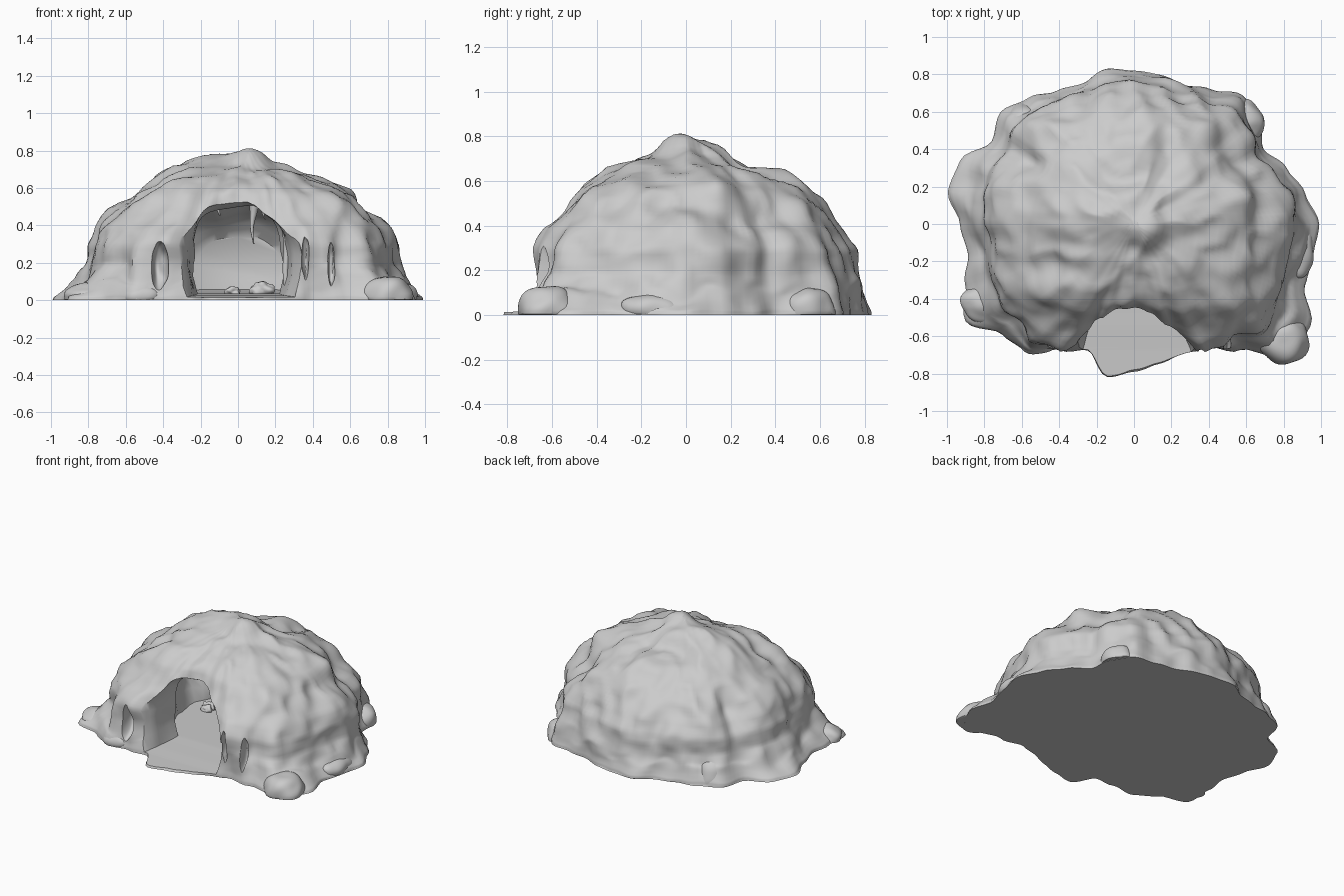
import bpy, bmesh, math, random
from mathutils import Vector, noise

random.seed(4)
old = bpy.data.objects.get("Cube")
if old:
    bpy.data.objects.remove(old)

stone = bpy.data.materials.new("grey stone")
stone.use_nodes = True
grey = (0.6, 0.6, 0.6, 1)
stone.diffuse_color = grey
stone.node_tree.nodes["Principled BSDF"].inputs["Base Color"].default_value = grey

# Plan outlines, radius in hundredths every ten degrees from +x
FOOT = [99, 93, 87, 80, 87, 90, 83, 79, 81, 82, 84, 80, 82, 88, 93, 88, 99, 101,
        93, 90, 96, 104, 92, 89, 78, 72, 83, 79, 76, 74, 76, 88, 110, 109, 97, 97]
BODY = [87, 84, 80, 75, 80, 83, 79, 76, 76, 77, 77, 75, 76, 80, 83, 80, 82, 80,
        80, 80, 81, 82, 82, 82, 75, 67, 60, 58, 60, 67, 76, 82, 90, 88, 85, 86]
# Profile (t, z): t from 2 at the foot, 1 at the body wall, 0 at the summit
PROFILE = [(2, 0), (1.95, .02), (1.65, .06), (1.3, .12), (1, .19), (.98, .29), (.92, .38),
           (.82, .47), (.69, .56), (.52, .635), (.32, .69), (.14, .725), (0, .735)]
# Lobes and hollows (centre, reach, push)
LOBES = [((.06, -.03, .74), .11, .055), ((-.08, .04, .73), .14, .03), ((-.25, .06, .7), .15, .04),
         ((-.42, .08, .65), .14, .01), ((.25, .05, .7), .12, .015), ((.05, .3, .68), .13, -.03),
         ((.05, .5, .62), .16, .03), ((-.7, .05, .42), .16, .04), ((-.6, .36, .42), .09, -.06),
         ((.58, .14, .54), .1, .015), ((.68, .22, .42), .09, -.05), ((.5, .38, .45), .08, -.05),
         ((.36, -.66, .32), .1, .05), ((-.38, -.64, .32), .1, .05), ((.5, -.3, .55), .14, .02),
         ((.75, .05, .3), .12, .02), ((-.55, -.5, .35), .12, .02), ((0, -.44, .55), .15, .02)]


def polar(table, a):
    """Eased lookup in a plan outline."""
    u = a / math.tau * len(table)
    i = int(u)
    f = u - i
    f = f * f * (3 - 2 * f)
    return (table[i % len(table)] * (1 - f) + table[(i + 1) % len(table)] * f) / 100


def rough(p):
    """Broad lumps, vertical folds and fine grain."""
    fold = noise.noise(Vector((p.x * 6, p.y * 6, p.z * 3)))
    return (.03 * noise.noise(p * 4) + .04 * (.25 - abs(fold))
            + .022 * noise.noise(p * 8) + .004 * noise.noise(p * 20))


def finish(name, bm):
    bmesh.ops.recalc_face_normals(bm, faces=bm.faces)
    me = bpy.data.meshes.new(name)
    bm.to_mesh(me)
    bm.free()
    me.materials.append(stone)
    ob = bpy.data.objects.new(name, me)
    bpy.context.collection.objects.link(ob)
    return ob


def smooth(ob, angle=40):
    bpy.ops.object.select_all(action='DESELECT')
    ob.select_set(True)
    bpy.context.view_layer.objects.active = ob
    bpy.ops.object.shade_smooth_by_angle(angle=math.radians(angle))


def loft(name, rings):
    """Skin closed rings of points and cap both ends."""
    bm = bmesh.new()
    rows = [[bm.verts.new(p) for p in ring] for ring in rings]
    n = len(rows[0])
    for lo, hi in zip(rows, rows[1:]):
        for i in range(n):
            j = (i + 1) % n
            bm.faces.new((lo[i], lo[j], hi[j], hi[i]))
    for end in (rows[0], rows[-1]):
        bm.faces.new(end)
    return finish(name, bm)


def ball(name, centre, size, wobble=.15):
    """Lumpy ellipsoid, flat where it meets the ground."""
    bm = bmesh.new()
    bmesh.ops.create_icosphere(bm, subdivisions=4, radius=1)
    for v in bm.verts:
        d = 1 + wobble * noise.noise(v.co * 1.3 + Vector(centre) * 9)
        v.co = Vector(centre) + Vector([c * s * d for c, s in zip(v.co, size)])
        v.co.z = max(v.co.z, .002)
    return finish(name, bm)


# Rock mound
def mound_point(t, z, a):
    b, f = polar(BODY, a), polar(FOOT, a)
    r = b * min(t, 1) + max(t - 1, 0) * (f - b)
    p = Vector((r * math.cos(a), r * math.sin(a), z))
    if z == 0:
        return p
    out = (p - Vector((0, 0, .1))).normalized()
    push = rough(p) * min(1, .2 + z * 6)
    for c, reach, amount in LOBES:
        push += amount * math.exp(-((p - Vector(c)).length / reach) ** 2)
    p += out * push
    # knobbly foot ledges
    p.z += .05 * noise.noise(p * 7) * max(0, 1 - abs(z - .1) / .1)
    p.z = max(p.z, z * .5)
    return p


SEG, SUB = 180, 5
rings = []
for (t0, z0), (t1, z1) in zip(PROFILE, PROFILE[1:]):
    for s in range(SUB):
        k = s / SUB
        rings.append([mound_point(t0 + (t1 - t0) * k, z0 + (z1 - z0) * k, i * math.tau / SEG)
                      for i in range(SEG)])
mound = loft("rock_mound", rings)

# Hollow chamber behind a tapering arched mouth: (y, half width, floor, top)
STATIONS = [(-1, .44, .008, .54), (-.67, .35, .018, .53), (-.57, .295, .025, .53),
            (-.45, .27, .03, .525), (-.37, .25, .035, .49), (-.28, .36, .035, .5),
            (-.1, .48, .035, .54), (.12, .48, .035, .53), (.3, .37, .045, .44),
            (.42, .2, .06, .3)]
ARC, STEPS = 28, 4
rings = []
for here, there in zip(STATIONS, STATIONS[1:]):
    for s in range(STEPS):
        y, w, floor, top = [p + (q - p) * s / STEPS for p, q in zip(here, there)]
        ring = []
        for i in range(ARC + 1):
            a = math.pi * i / ARC
            c, up = math.cos(a), max(math.sin(a), 0) ** .75
            x = math.copysign(abs(c) ** .8, c) * w * (.86 + .2 * min(1, up * 1.6))
            g = 1 + .12 * noise.noise(Vector((x * 5, y * 5, up * 3)))
            ring.append((x * g, y, floor + (top - floor) * up * g))
        rings.append(ring)
cutters = [loft("chamber_cutter", rings),
           ball("right_alcove_cutter", (-.42, -.7, .19), (.05, .14, .13)),
           ball("left_alcove_cutter", (.36, -.72, .22), (.022, .1, .14)),
           ball("left_crevice_cutter", (.5, -.7, .2), (.022, .11, .13))]

bpy.context.view_layer.objects.active = mound
for cutter in cutters:
    cutter.hide_render = True
    cut = mound.modifiers.new("cut", 'BOOLEAN')
    cut.operation = 'DIFFERENCE'
    cut.solver = 'EXACT'
    cut.object = cutter
    bpy.ops.object.modifier_apply(modifier=cut.name)
    bpy.data.objects.remove(cutter)
smooth(mound)


# Hanging stalactites and a slim mouth column
def spike(name, x, y, top, tip, r, end=.1):
    rows = []
    for i in range(9):
        k = i / 8
        rad = r * ((1 - k) ** 1.5 * (1 - end) + end)
        rows.append([(x + rad * math.cos(a) + .006 * math.sin(k * 7), y + rad * math.sin(a),
                      top + (tip - top) * k) for a in [j * math.tau / 10 for j in range(10)]])
    smooth(loft(name, rows))


spike("main_stalactite", .08, -.38, .56, .3, .035)
spike("small_stalactite", .14, -.35, .56, .43, .03)
spike("inner_stalactite", -.1, -.1, .57, .45, .04)
spike("mouth_column", .26, -.46, .4, .02, .03, .4)

# Loose rocks on the chamber floor
for i in range(5):
    size = random.uniform(.025, .05)
    where = (random.uniform(-.35, .25), random.uniform(0, .25), .035 + size * .4)
    smooth(ball("floor_rock", where, (size * 1.3, size, size), .4))

# Low boulders sunk into the foot: (x, y, half length, half depth, height)
BOULDERS = [(.8, -.62, .14, .13, .11), (.86, -.15, .1, .15, .08), (.58, .54, .12, .12, .11),
            (-.58, .52, .13, .13, .14), (-.8, -.42, .13, .1, .07), (-.52, -.59, .12, .1, .08)]
for x, y, wide, deep, high in BOULDERS:
    smooth(ball("foot_boulder", (x, y, .02), (wide, deep, high)))
